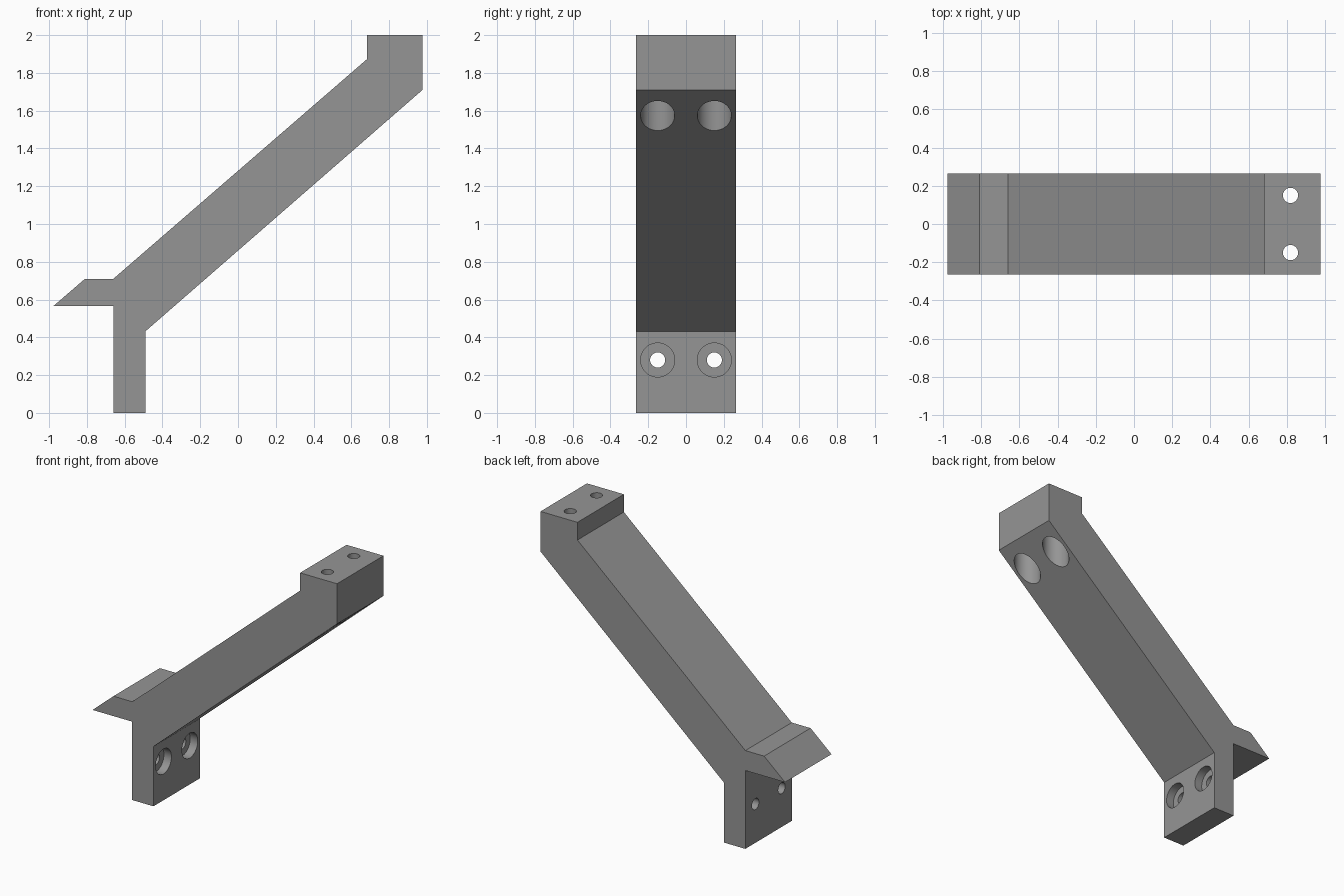
import bpy, bmesh, math
from mathutils import Matrix

if "Cube" in bpy.data.objects:
    bpy.data.objects.remove(bpy.data.objects["Cube"])

HALF_WIDTH = 0.265
HOLE_Y = 0.15

grey = bpy.data.materials.new("plain grey")
grey.diffuse_color = (0.3, 0.3, 0.3, 1)
grey.use_nodes = True
grey.node_tree.nodes["Principled BSDF"].inputs["Base Color"].default_value = grey.diffuse_color

# Side profile (x, z) of the bracket
profile = [(-0.66, 0), (-0.49, 0), (-0.49, 0.432), (0.977, 1.71), (0.977, 2),
           (0.682, 2), (0.682, 1.872), (-0.66, 0.71), (-0.81, 0.71),
           (-0.977, 0.566), (-0.66, 0.566)]


def make_object(name, bm):
    bmesh.ops.recalc_face_normals(bm, faces=bm.faces)
    mesh = bpy.data.meshes.new(name)
    bm.to_mesh(mesh)
    bm.free()
    mesh.materials.append(grey)
    obj = bpy.data.objects.new(name, mesh)
    bpy.context.collection.objects.link(obj)
    return obj


# Body: profile extruded across the width
bm = bmesh.new()
face = bm.faces.new([bm.verts.new((x, -HALF_WIDTH, z)) for x, z in profile])
ext = bmesh.ops.extrude_face_region(bm, geom=[face])
bmesh.ops.translate(bm, vec=(0, 2 * HALF_WIDTH, 0),
                    verts=[v for v in ext["geom"] if isinstance(v, bmesh.types.BMVert)])
bracket = make_object("bracket", bm)


def cut_cylinder(name, radius, start, end, y, axis, offset):
    """Cut a round hole from start to end along x or z."""
    mid = (start + end) / 2
    if axis == "X":
        place = Matrix.Translation((mid, y, offset)) @ Matrix.Rotation(math.pi / 2, 4, "Y")
    else:
        place = Matrix.Translation((offset, y, mid))
    bm = bmesh.new()
    bmesh.ops.create_cone(bm, cap_ends=True, segments=48, radius1=radius,
                          radius2=radius, depth=abs(end - start), matrix=place)
    cutter = make_object(name, bm)
    cutter.hide_render = True
    mod = bracket.modifiers.new(name, "BOOLEAN")
    mod.operation = "DIFFERENCE"
    mod.solver = "EXACT"
    mod.object = cutter
    bpy.context.view_layer.objects.active = bracket
    bpy.ops.object.modifier_apply(modifier=name)
    bpy.data.objects.remove(cutter)


# Screw holes with wider recesses, in the foot (along x) and the head (along z)
for y in (-HOLE_Y, HOLE_Y):
    cut_cylinder("foot_recess_cutter", 0.09, -0.55, -0.3, y, "X", 0.28)
    cut_cylinder("foot_hole_cutter", 0.04, -0.8, -0.4, y, "X", 0.28)
    cut_cylinder("head_recess_cutter", 0.09, 1.3, 1.87, y, "Z", 0.82)
    cut_cylinder("head_hole_cutter", 0.04, 1.6, 2.2, y, "Z", 0.82)

# Smooth hole walls, sharp edges elsewhere
bpy.ops.object.select_all(action="DESELECT")
bracket.select_set(True)
bpy.context.view_layer.objects.active = bracket
bpy.ops.object.shade_smooth_by_angle(angle=math.radians(30))
